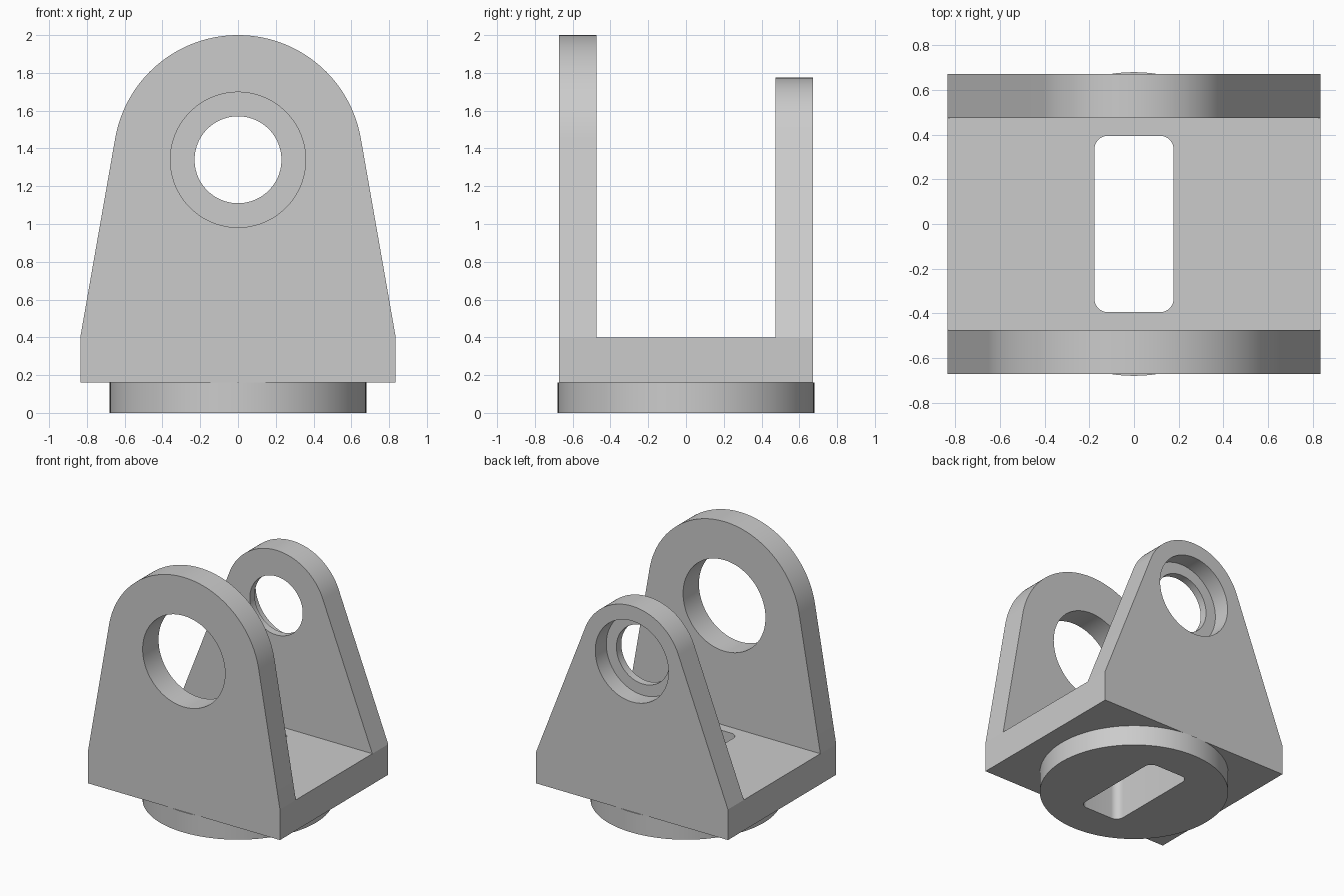
import bpy
import bmesh
from math import sin, cos, pi, atan2, acos, hypot, radians
from mathutils import Vector

if "Cube" in bpy.data.objects:
    bpy.data.objects.remove(bpy.data.objects["Cube"], do_unlink=True)

# Main dimensions
HALF_X, HALF_Y, INNER_Y = 0.835, 0.672, 0.475
BASE_Z, FLOOR_Z, BORE_Z = 0.16, 0.4, 1.34

grey = bpy.data.materials.new("plain grey")
grey.use_nodes = True
colour = (0.6, 0.6, 0.6, 1)
grey.diffuse_color = colour
grey.node_tree.nodes["Principled BSDF"].inputs["Base Color"].default_value = colour


def arc(cx, cy, r, start, end, steps):
    return [(cx + r * cos(start + (end - start) * i / steps),
             cy + r * sin(start + (end - start) * i / steps))
            for i in range(steps + 1)]


def circle(cx, cy, r, steps=96):
    return arc(cx, cy, r, 0, 2 * pi, steps)[:-1]


def prism(name, outline, axis, low, high):
    """Extrude a closed outline along y (outline in x, z) or z (outline in x, y)."""
    bm = bmesh.new()
    place = (lambda u, v: (u, low, v)) if axis == "y" else (lambda u, v: (u, v, low))
    face = bm.faces.new([bm.verts.new(place(u, v)) for u, v in outline])
    grown = bmesh.ops.extrude_face_region(bm, geom=[face])
    step = Vector((0, high - low, 0) if axis == "y" else (0, 0, high - low))
    bmesh.ops.translate(bm, vec=step,
                        verts=[g for g in grown["geom"] if isinstance(g, bmesh.types.BMVert)])
    bmesh.ops.recalc_face_normals(bm, faces=bm.faces)
    mesh = bpy.data.meshes.new(name)
    bm.to_mesh(mesh)
    bm.free()
    mesh.materials.append(grey)
    obj = bpy.data.objects.new(name, mesh)
    bpy.context.collection.objects.link(obj)
    return obj


def combine(target, tool, operation):
    """Apply a boolean and discard the tool object."""
    mod = target.modifiers.new(operation, "BOOLEAN")
    mod.operation, mod.solver, mod.object = operation, "EXACT", tool
    bpy.context.view_layer.objects.active = target
    bpy.ops.object.modifier_apply(modifier=mod.name)
    bpy.data.objects.remove(tool, do_unlink=True)


def cheek_outline(r):
    """Straight foot, then flanks running tangent into a round head."""
    drop = BORE_Z - FLOOR_Z
    tangent = atan2(-drop, HALF_X) + acos(r / hypot(HALF_X, drop))
    return ([(-HALF_X, FLOOR_Z), (-HALF_X, BASE_Z), (HALF_X, BASE_Z), (HALF_X, FLOOR_Z)]
            + arc(0, BORE_Z, r, tangent, pi - tangent, 64))


def slot_outline(hx, hy, r):
    points = []
    for i, (sx, sy) in enumerate([(1, 1), (-1, 1), (-1, -1), (1, -1)]):
        points += arc(sx * (hx - r), sy * (hy - r), r, i * pi / 2, (i + 1) * pi / 2, 10)
    return points


# Fork body: floor block with a tall front cheek and a shorter back cheek
body = prism("fork_body", [(-HALF_X, -HALF_Y), (HALF_X, -HALF_Y),
                           (HALF_X, HALF_Y), (-HALF_X, HALF_Y)], "z", BASE_Z, FLOOR_Z)
combine(body, prism("front_cheek", cheek_outline(0.66), "y", -HALF_Y, -INNER_Y), "UNION")
combine(body, prism("back_cheek", cheek_outline(0.435), "y", INNER_Y, HALF_Y), "UNION")

# Round mounting disc below
disc = prism("mounting_disc", circle(0, 0, 0.68), "z", 0, BASE_Z)

# Wide front bore, narrow back bore and the back counterbore
for r, low, high in [(0.358, -0.8, -0.3), (0.23, 0.3, 0.8), (0.318, 0.535, 0.8)]:
    combine(body, prism("bore_cutter", circle(0, BORE_Z, r), "y", low, high), "DIFFERENCE")

# Rounded slot through floor and disc
for part in (body, disc):
    combine(part, prism("slot_cutter", slot_outline(0.177, 0.395, 0.06), "z", -0.1, 0.6),
            "DIFFERENCE")

# Smooth curved walls, keep edges crisp
for part in (body, disc):
    bpy.ops.object.select_all(action="DESELECT")
    part.select_set(True)
    bpy.context.view_layer.objects.active = part
    bpy.ops.object.shade_smooth_by_angle(angle=radians(20))
    # Foot corners turn by under the limit, so mark them sharp
    for edge in part.data.edges:
        a, b = (part.data.vertices[v].co for v in edge.vertices)
        if abs(a.z - FLOOR_Z) < 1e-4 and abs(b.z - FLOOR_Z) < 1e-4:
            edge.use_edge_sharp = True
